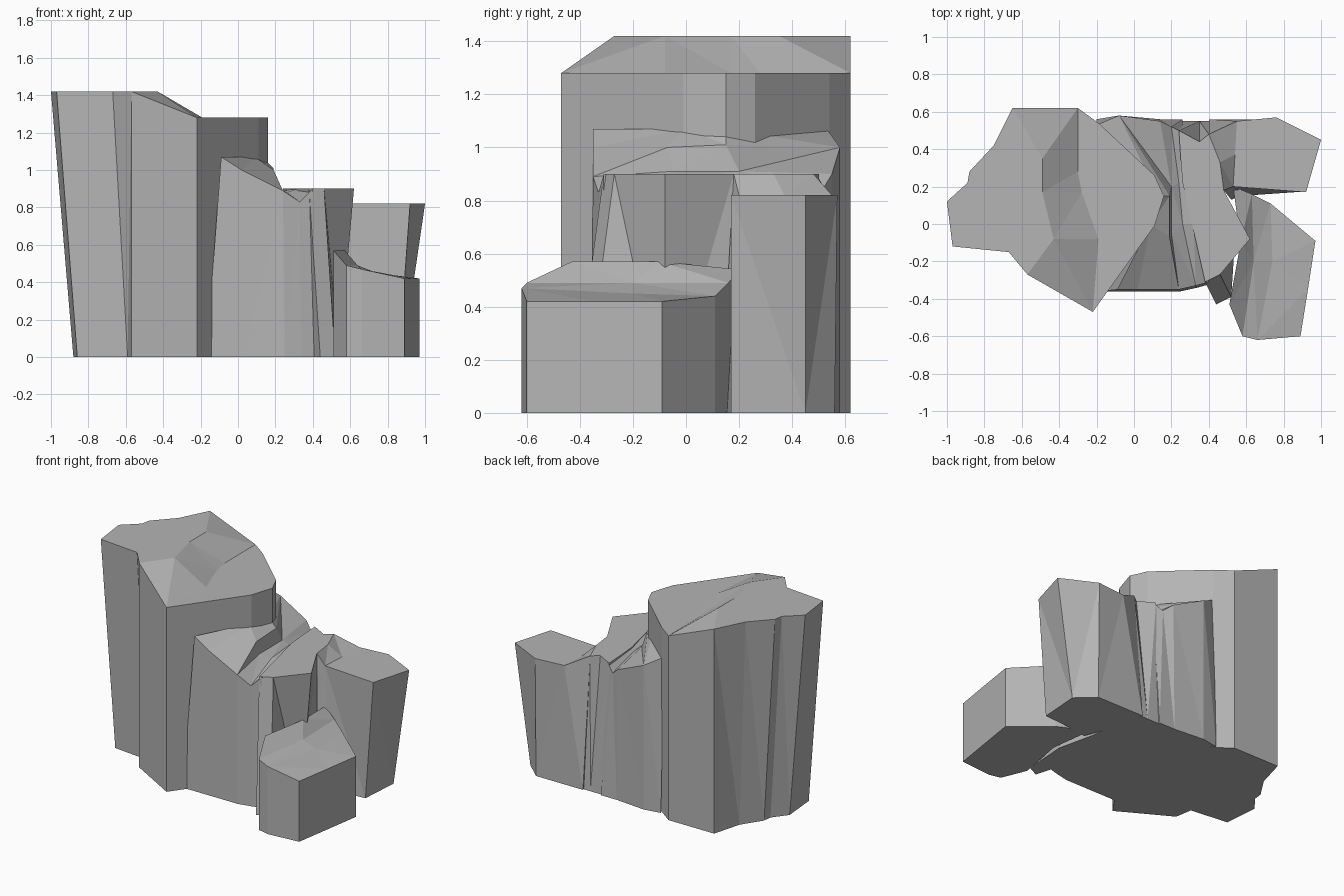
import bpy
import bmesh

# Remove the default cube
default_cube = bpy.data.objects.get("Cube")
if default_cube:
    bpy.data.objects.remove(default_cube, do_unlink=True)

# Single stone colour
stone = bpy.data.materials.new("grey_stone")
stone.use_nodes = True
stone_colour = (0.46, 0.46, 0.46, 1)
stone.diffuse_color = stone_colour
for node in stone.node_tree.nodes:
    if node.type == "BSDF_PRINCIPLED":
        node.inputs["Base Color"].default_value = stone_colour
        node.inputs["Roughness"].default_value = 0.9


def rock(name, points, faces, foot):
    """Faceted top surface whose rim drops to the ground; foot(x, y) moves the rim."""
    bm = bmesh.new()
    verts = [bm.verts.new(p) for p in points]
    for face in faces:
        bm.faces.new([verts[i] for i in face])
    rim = [edge for edge in bm.edges if edge.is_boundary]
    walls = bmesh.ops.extrude_edge_only(bm, edges=rim)["geom"]
    for vert in walls:
        if isinstance(vert, bmesh.types.BMVert):
            x, y = foot(vert.co.x, vert.co.y)
            vert.co = (x, y, 0)
    bottom = [edge for edge in bm.edges if edge.is_boundary]
    bmesh.ops.contextual_create(bm, geom=bottom)
    bmesh.ops.triangulate(bm, faces=bm.faces[:])
    bmesh.ops.recalc_face_normals(bm, faces=bm.faces[:])
    mesh = bpy.data.meshes.new(name)
    bm.to_mesh(mesh)
    bm.free()
    mesh.materials.append(stone)
    obj = bpy.data.objects.new(name, mesh)
    bpy.context.collection.objects.link(obj)
    return obj


def grid_rock(name, rows, foot):
    """Rock whose top is a grid of points given row by row."""
    width = len(rows[0])
    points = [p for row in rows for p in row]
    faces = []
    for r in range(len(rows) - 1):
        for c in range(width - 1):
            i = r * width + c
            faces.append((i, i + 1, i + width + 1, i + width))
    return rock(name, points, faces, foot)


# Tall cliff: high plateau, a broken slope, and a lower shelf
high, low = 1.42, 1.28
plateau_start = [(-.97, -.12), (-.67, -.15), (-.57, -.27)]
shelf_rim = [(-.22, -.47), (.11, -.01), (.16, .15), (.11, .26), (-.19, .54), (-.3, .62)]
plateau_end = [(-.65, .62), (-.75, .42), (-.88, .28), (-.89, .22), (-1, .12)]
slope_top = [(-.43, -.08), (-.49, .17), (-.49, .35)]
slope_bottom = [(-.19, -.08), (-.28, .17), (-.3, .28)]

points, groups = [], []
for outline, z in ((plateau_start, high), (shelf_rim, low), (plateau_end, high),
                   (slope_top, high), (slope_bottom, low)):
    start = len(points)
    points += [(x, y, z) for x, y in outline]
    groups.append(list(range(start, len(points))))
start, shelf, end, upper, lower = groups
upper_line = [start[-1]] + upper + [end[0]]
lower_line = [shelf[0]] + lower + [shelf[-1]]
tall_faces = [start + upper + end, shelf + lower[::-1]]
for i in range(len(upper_line) - 1):
    tall_faces.append((upper_line[i], lower_line[i], lower_line[i + 1], upper_line[i + 1]))


def tall_foot(x, y):
    if x < -.7:
        return -.6 + (x + .6) * .7, y
    if x < -.6 and y < 0:
        return -.59, y
    return x, y


rock("tall_cliff", points, tall_faces, tall_foot)


# Middle ledge: wraps the cliff wall and falls into a shallow gully
def ledge_foot(x, y):
    if y < -.2:
        return (x - .08 if x < 0 else x + .01), y - .01
    return x, (max(y, .56) if y > .4 else y)


grid_rock("middle_ledge", [
    [(-.09, -.35, 1.07), (.02, -.35, 1), (.24, -.35, .89), (.33, -.33, .83), (.4, -.31, .9)],
    [(.09, 0, 1.07), (.19, -.07, 1), (.2, -.05, .91), (.26, 0, .88), (.32, 0, .9)],
    [(.13, .15, 1.07), (.19, .15, 1.01), (.2, .2, .91), (.24, .22, .88), (.28, .22, .9)],
    [(-.2, .53, 1.07), (-.08, .58, 1), (.14, .55, .9), (.2, .52, .85), (.26, .49, .9)],
], ledge_foot)


# Narrow ridge beside the gully, flared at its front foot
def ridge_foot(x, y):
    if y < -.2:
        return x + .06, y - .12
    if x > .5:
        return x - .08, y
    return x, (.55 if y > .4 else y)


grid_rock("narrow_ridge", [
    [(.38, -.31, .9), (.42, -.29, .9), (.46, -.27, .9)],
    [(.31, 0, .9), (.45, -.05, .9), (.62, -.08, .9)],
    [(.26, .22, .9), (.38, .2, .9), (.48, .18, .9)],
    [(.25, .34, .9), (.36, .34, .9), (.46, .33, .9)],
    [(.24, .5, .9), (.35, .44, .9), (.4, .48, .9)],
], ridge_foot)


# Back block: undercut column that slopes up to the ridge
def back_foot(x, y):
    if x > .9:
        return (.88 if y > .3 else .86), y
    return x + (.04 if y < .3 else 0), (.56 if y > .46 else y - .05)


grid_rock("back_block", [
    [(.48, .18, .9), (.46, .33, .9), (.4, .48, .9)],
    [(.53, .2, .82), (.54, .37, .82), (.55, .55, .82)],
    [(.92, .17, .82), (1, .45, .82), (.76, .57, .82)],
], back_foot)

# Low front block: shallow slope leading up to the ridge foot
grid_rock("low_front_block", [
    [(.51, -.43, .57), (.57, -.1, .57), (.53, .2, .54)],
    [(.58, -.6, .49), (.64, -.2, .49), (.63, .16, .49)],
    [(.66, -.62, .47), (.74, -.2, .45), (.73, .11, .44)],
    [(.89, -.6, .42), (.93, -.35, .42), (.97, -.09, .42)],
], lambda x, y: (x, y))
